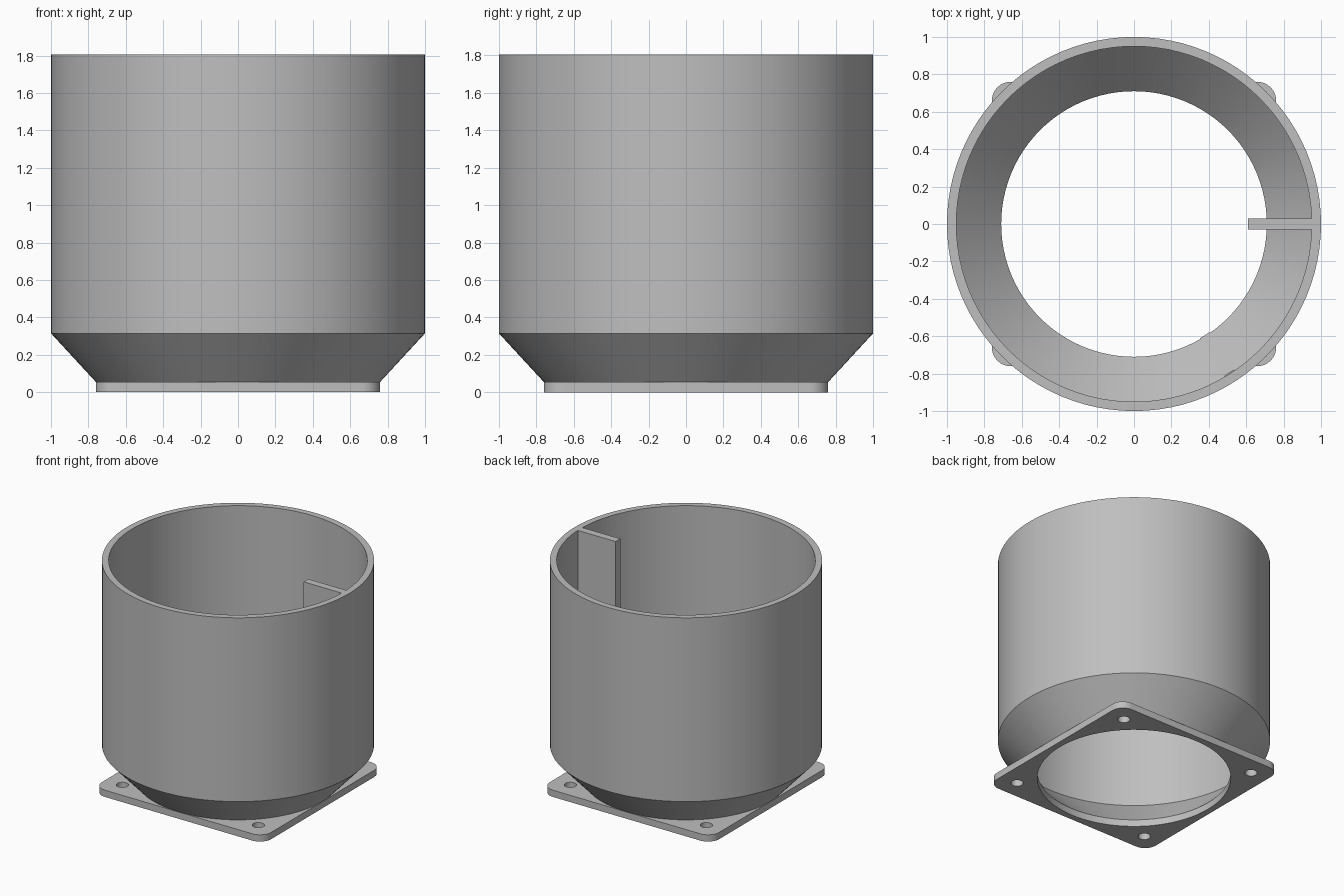
import bpy
import bmesh
from math import cos, sin, pi, radians
from mathutils import Matrix

cube = bpy.data.objects.get("Cube")
if cube:
    bpy.data.objects.remove(cube, do_unlink=True)

TOP, SHOULDER, PLATE = 1.805, 0.315, 0.055
SEGMENTS = 96

grey = bpy.data.materials.new("plain grey")
grey.use_nodes = True
colour = (0.52, 0.52, 0.52, 1)
grey.diffuse_color = colour
grey.node_tree.nodes["Principled BSDF"].inputs["Base Color"].default_value = colour


def finish(name, bm):
    bmesh.ops.recalc_face_normals(bm, faces=bm.faces)
    mesh = bpy.data.meshes.new(name)
    bm.to_mesh(mesh)
    bm.free()
    mesh.materials.append(grey)
    obj = bpy.data.objects.new(name, mesh)
    bpy.context.collection.objects.link(obj)
    bpy.ops.object.select_all(action='DESELECT')
    obj.select_set(True)
    bpy.context.view_layer.objects.active = obj
    bpy.ops.object.shade_smooth_by_angle(angle=radians(30))
    return obj


def arc(cx, cy, r, start, end, count):
    return [(cx + r * cos(start + (end - start) * i / count),
             cy + r * sin(start + (end - start) * i / count)) for i in range(count)]


def slab(name, outline, axis, thickness, angle=0):
    """Extrude a closed outline; axis 'Y' reads it as radius and height."""
    bm = bmesh.new()
    verts = [bm.verts.new((a, -thickness / 2, b)) for a, b in outline]
    face = bm.faces.new(verts)
    out = bmesh.ops.extrude_face_region(bm, geom=[face])
    moved = [v for v in out["geom"] if isinstance(v, bmesh.types.BMVert)]
    bmesh.ops.translate(bm, verts=moved, vec=(0, thickness, 0))
    bmesh.ops.rotate(bm, verts=bm.verts, matrix=Matrix.Rotation(angle, 3, axis))
    return finish(name, bm)


# Cup: one closed wall profile turned around the vertical axis
wall = [(1, TOP), (1, SHOULDER), (0.76, PLATE), (0.71, PLATE),
        (0.95, SHOULDER), (0.95, TOP)]
bm = bmesh.new()
rings = [[bm.verts.new((r * cos(2 * pi * i / SEGMENTS), r * sin(2 * pi * i / SEGMENTS), z))
          for i in range(SEGMENTS)] for r, z in wall]
for k, ring in enumerate(rings):
    above = rings[(k + 1) % len(rings)]
    for i in range(SEGMENTS):
        j = (i + 1) % SEGMENTS
        bm.faces.new((ring[i], ring[j], above[j], above[i]))
finish("cup_wall", bm)

# Mounting plate: rounded square with a large opening and four screw holes
HALF, CORNER, HOLE = 0.76, 0.1, 0.61
outline = []
for q in range(4):
    a = q * pi / 2
    sx, sy = (1, 1, -1, -1)[(q + 1) % 4], (1, 1, -1, -1)[q]
    c = HALF - CORNER
    outline += arc(sx * c, sy * c, CORNER, a, a + pi / 2, 8)
    outline.append((sx * c + CORNER * cos(a + pi / 2), sy * c + CORNER * sin(a + pi / 2)))
loops = [outline, arc(0, 0, 0.71, 0, 2 * pi, SEGMENTS)]
loops += [arc(x, y, 0.045, 0, 2 * pi, 24) for x in (-HOLE, HOLE) for y in (-HOLE, HOLE)]
curve = bpy.data.curves.new("plate_outline", 'CURVE')
curve.dimensions = '2D'
curve.fill_mode = 'BOTH'
curve.extrude = PLATE / 2
for loop in loops:
    spline = curve.splines.new('POLY')
    spline.points.add(len(loop) - 1)
    spline.use_cyclic_u = True
    for point, (x, y) in zip(spline.points, loop):
        point.co = (x, y, 0, 1)
helper = bpy.data.objects.new("plate_outline", curve)
bpy.context.collection.objects.link(helper)
bpy.context.view_layer.update()
flat = bpy.data.meshes.new_from_object(
    helper.evaluated_get(bpy.context.evaluated_depsgraph_get()))
bm = bmesh.new()
bm.from_mesh(flat)
bmesh.ops.remove_doubles(bm, verts=bm.verts, dist=0.0001)
bmesh.ops.translate(bm, verts=bm.verts, vec=(0, 0, PLATE / 2))
bpy.data.objects.remove(helper, do_unlink=True)
bpy.data.meshes.remove(flat)
finish("mounting_plate", bm)

# Upright fin inside the left wall, flush with the rim
slab("inner_fin", [(0.61, 0.7), (0.97, 0.7), (0.97, TOP), (0.61, TOP)], 'Z', 0.06)

# Narrow strip lying along the inner cone
slab("cone_strip", [(0.705, PLATE), (0.73, PLATE), (0.96, SHOULDER), (0.945, SHOULDER)],
     'Z', 0.06, radians(-57.5))
